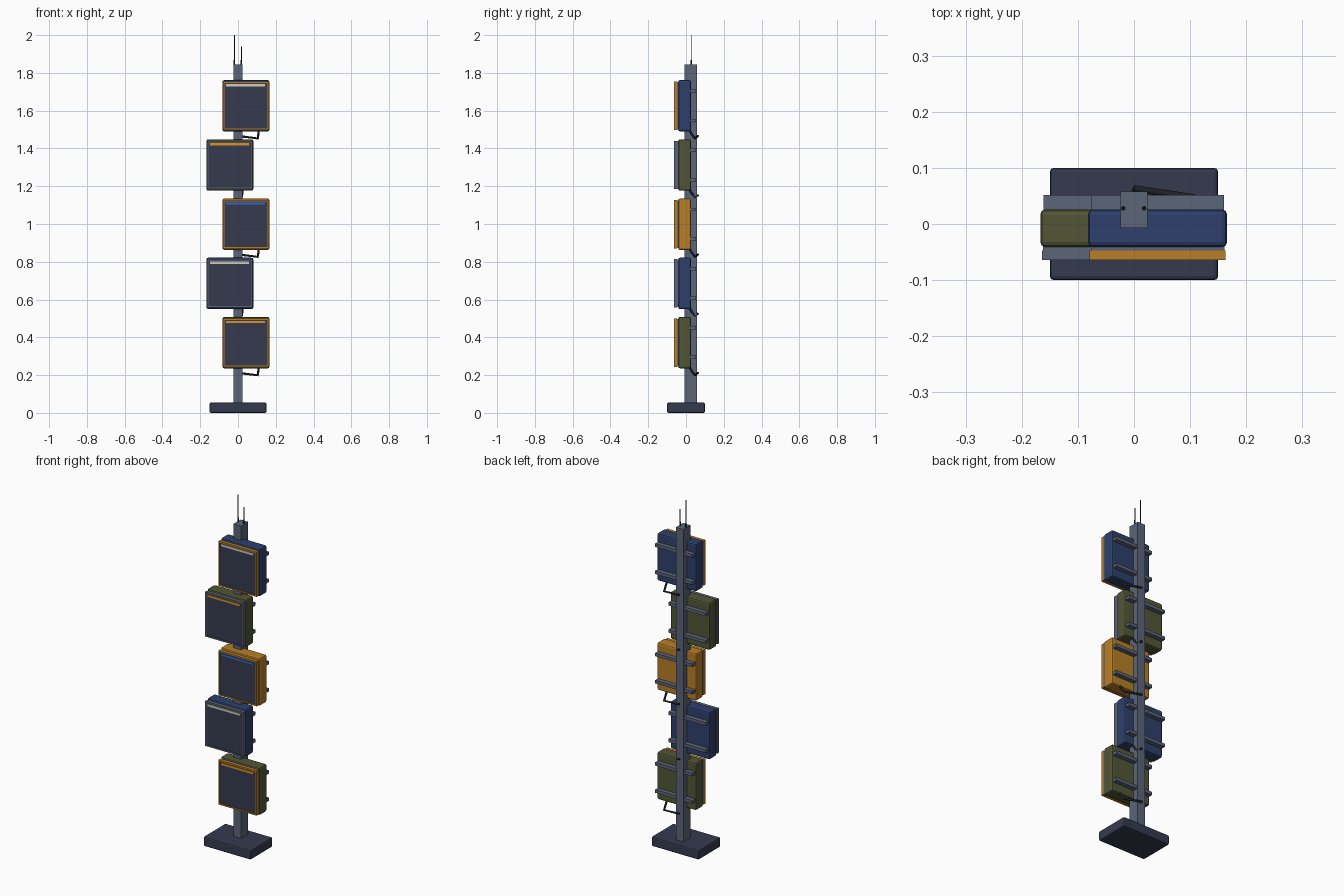
import bpy, bmesh
from mathutils import Vector

cube = bpy.data.objects.get("Cube")
if cube:
    bpy.data.objects.remove(cube, do_unlink=True)


def material(name, rgb):
    lin = [((c / 255 + 0.055) / 1.055) ** 2.4 for c in rgb]
    m = bpy.data.materials.new(name)
    m.use_nodes = True
    m.diffuse_color = (*lin, 1)
    m.node_tree.nodes["Principled BSDF"].inputs["Base Color"].default_value = (*lin, 1)
    return m


NAVY = material("dark navy", (53, 58, 78))
STEEL = material("steel grey", (92, 101, 120))
BLUE = material("blue", (45, 64, 108))
OLIVE = material("olive", (82, 86, 54))
ORANGE = material("orange", (184, 126, 38))
CREAM = material("cream light", (212, 208, 190))
BRIGHT = material("bright blue", (52, 104, 205))
AMBER = material("amber light", (222, 146, 36))
BLACK = material("black", (32, 33, 38))


def finish(name, bm, *mats):
    mesh = bpy.data.meshes.new(name)
    bm.to_mesh(mesh)
    bm.free()
    for m in mats:
        mesh.materials.append(m)
    obj = bpy.data.objects.new(name, mesh)
    bpy.context.collection.objects.link(obj)
    return obj


def box_mesh(x, y, z):
    """Box from (low, high) ranges on each axis."""
    bm = bmesh.new()
    bmesh.ops.create_cube(bm, size=1)
    for v in bm.verts:
        v.co = Vector([r[0] if c < 0 else r[1] for c, r in zip(v.co, (x, y, z))])
    return bm


def box(name, x, y, z, mat, bevel=0):
    bm = box_mesh(x, y, z)
    if bevel:
        bmesh.ops.bevel(bm, geom=bm.edges[:], offset=bevel, segments=2,
                        profile=0.5, affect='EDGES')
    return finish(name, bm, mat)


def around(c, half):
    return (c - half, c + half)


def tube(name, points, radius, mat):
    """Round rod following a straight-sided path."""
    curve = bpy.data.curves.new(name, 'CURVE')
    curve.dimensions = '3D'
    curve.bevel_depth = radius
    curve.bevel_resolution = 2
    curve.use_fill_caps = True
    s = curve.splines.new('POLY')
    s.points.add(len(points) - 1)
    for p, co in zip(s.points, points):
        p.co = (*co, 1)
    curve.materials.append(mat)
    obj = bpy.data.objects.new(name, curve)
    bpy.context.collection.objects.link(obj)


# Foot and mast
box("base", around(0, 0.15), around(0, 0.1), (0, 0.055), NAVY, 0.007)
box("mast", around(0, 0.024), (-0.007, 0.058), (0.05, 1.845), STEEL)

# Two thin antennas on the mast top
for x, top in ((-0.019, 2.0), (0.018, 1.94)):
    tube("antenna_socket", [(x, 0.028, 1.84), (x, 0.028, 1.868)], 0.0042, BLACK)
    tube("antenna", [(x, 0.028, 1.86), (x, 0.028, top)], 0.0024, BLACK)


def screen_unit(n, cx, cz, body, trim, light):
    tag = f"_{n}"
    box("housing" + tag, around(cx, 0.124), (-0.041, 0.026), around(cz, 0.136), body, 0.009)
    box("gasket" + tag, around(cx, 0.119), (-0.048, -0.038), around(cz, 0.126), STEEL)

    # Trim frame with a recessed dark screen in its front face
    bm = box_mesh(around(cx, 0.121), (-0.064, -0.047), around(cz, 0.128))
    bm.normal_update()
    front = min(bm.faces, key=lambda f: f.calc_center_median().y)
    bmesh.ops.inset_region(bm, faces=[front], thickness=0.011)
    front = max((f for f in bm.faces if f.normal.y < -0.9 and
                 abs(f.calc_center_median().x - cx) < 0.001 and
                 abs(f.calc_center_median().z - cz) < 0.001),
                key=lambda f: len(f.verts))
    ext = bmesh.ops.extrude_discrete_faces(bm, faces=[front])["faces"][0]
    for v in ext.verts:
        v.co.y += 0.004
    ext.material_index = 1
    finish("screen_frame" + tag, bm, trim, NAVY)

    # Light strip along the top of the screen
    box("light_strip" + tag, around(cx - 0.002, 0.104), (-0.064, -0.058),
        around(cz + 0.109, 0.006), light)

    # Mounting rails across the back
    for dz in (-0.078, 0.078):
        box("rail" + tag, around(cx, 0.118), (0.02, 0.052), around(cz + dz, 0.009), STEEL)

    # Cable from the housing underside to the back of the mast
    x = cx + 0.066
    tube("cable" + tag, [(x, 0.016, cz - 0.125), (x, 0.03, cz - 0.15),
                         (x - 0.003, 0.048, cz - 0.173),
                         (0, 0.063, cz - 0.16)], 0.006, BLACK)


# Five units, staggered either side of the mast, bottom to top
styles = [(OLIVE, AMBER), (BLUE, CREAM), (ORANGE, BRIGHT), (OLIVE, AMBER), (BLUE, CREAM)]
for i, (body, light) in enumerate(styles):
    right = i % 2 == 0
    screen_unit(i + 1, 0.042 if right else -0.043, 0.372 + i * 0.3135,
                body, ORANGE if right else STEEL, light)
